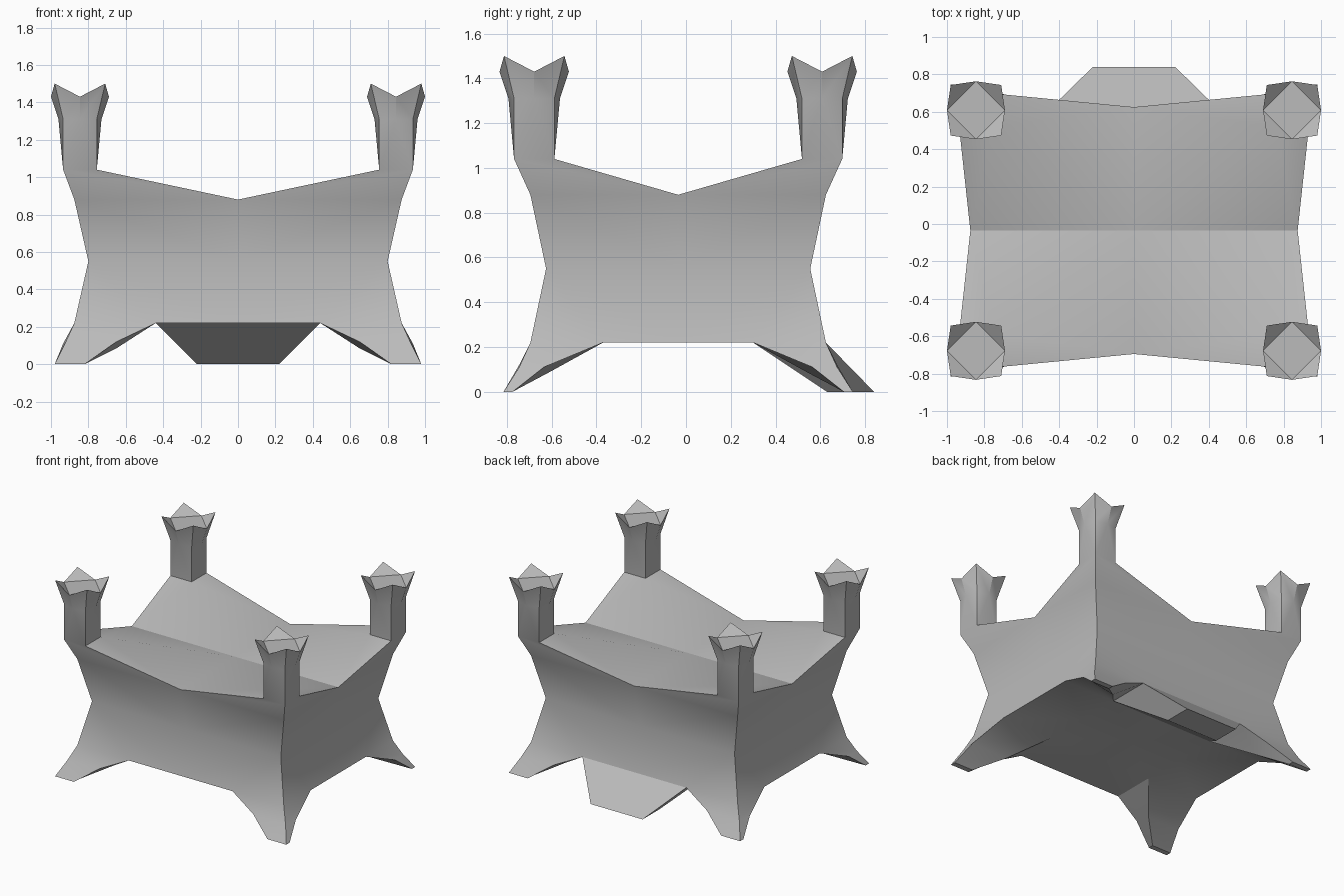
import bpy
import bmesh
import math

old_cube = bpy.data.objects.get("Cube")
if old_cube:
    bpy.data.objects.remove(old_cube, do_unlink=True)

# One plain material for everything
GREY = (0.5, 0.5, 0.5, 1.0)
grey = bpy.data.materials.new("plain_grey")
grey.use_nodes = True
grey.diffuse_color = GREY
grey.node_tree.nodes["Principled BSDF"].inputs["Base Color"].default_value = GREY

CENTRE_Y = -0.035
BOTTOM, WAIST, RIM, DECK = 0.22, 0.55, 0.88, 1.04
QUADRANTS = [(sx, sy) for sx in (-1, 1) for sy in (-1, 1)]


def add_face(bm, points, sx, sy):
    """Add one face of a quadrant, mirrored into place."""
    bm.faces.new([bm.verts.new((sx * x, sy * y + CENTRE_Y, z)) for x, y, z in points])


def bridge(bm, lower, upper, sx, sy):
    """Join two closed loops of equal length with quads."""
    for k in range(len(lower)):
        n = (k + 1) % len(lower)
        add_face(bm, [lower[k], lower[n], upper[n], upper[k]], sx, sy)


def finish(bm, name):
    bmesh.ops.remove_doubles(bm, verts=bm.verts, dist=0.0005)
    bmesh.ops.recalc_face_normals(bm, faces=bm.faces)
    mesh = bpy.data.meshes.new(name)
    bm.to_mesh(mesh)
    bm.free()
    mesh.materials.append(grey)
    obj = bpy.data.objects.new(name, mesh)
    bpy.context.collection.objects.link(obj)
    bpy.ops.object.select_all(action='DESELECT')
    obj.select_set(True)
    bpy.context.view_layer.objects.active = obj
    bpy.ops.object.shade_smooth_by_angle(angle=math.radians(30))
    return obj


def ring(cx, cy, corner, corner_z, mid, mid_z):
    """Four corners and four side midpoints of a tower ring."""
    signs = [(-1, -1), (1, -1), (1, 1), (-1, 1)]
    sides = [(0, -1), (1, 0), (0, 1), (-1, 0)]
    corners = [(cx + a * corner, cy + b * corner, corner_z) for a, b in signs]
    mids = [(cx + a * mid, cy + b * mid, mid_z) for a, b in sides]
    return corners, mids


def tower(bm, sx, sy):
    """Square shaft flaring to a four-pointed crown; returns the shaft foot."""
    cx, cy = 0.845, 0.643
    foot, _ = ring(cx, cy, 0.09, DECK, 0.09, DECK)
    neck, neck_mid = ring(cx, cy, 0.09, 1.31, 0.115, 1.31)
    tip, tip_mid = ring(cx, cy, 0.135, 1.5, 0.155, 1.43)
    for k in range(4):
        n = (k + 1) % 4
        m = neck_mid[k]
        for tri in ([m, neck[k], foot[k]], [m, foot[k], foot[n]], [m, foot[n], neck[n]]):
            add_face(bm, tri, sx, sy)
        add_face(bm, [neck[k], m, tip_mid[k], tip[k]], sx, sy)
        add_face(bm, [m, neck[n], tip[n], tip_mid[k]], sx, sy)
        add_face(bm, [tip_mid[k], tip[n], tip_mid[n]], sx, sy)
    add_face(bm, tip_mid, sx, sy)
    return foot


def quadrant(bm, sx, sy):
    half_x, half_y = 0.875, 0.66
    leg_x, leg_y = 0.44, 0.335

    # Waist and rim points
    waist_f, waist_c, waist_s = (0, 0.59, WAIST), (0.8, 0.59, WAIST), (0.8, 0, WAIST)
    rim_f, rim_c, rim_s = (0, half_y, RIM), (half_x, half_y, RIM), (half_x, 0, RIM)
    middle = (0, 0, RIM)

    # Tower, upper walls and sloping deck
    inner, side, outer, front = tower(bm, sx, sy)
    for face in ([waist_f, waist_c, rim_c, rim_f], [waist_s, waist_c, rim_c, rim_s],
                 [rim_f, rim_c, outer, front], [rim_s, rim_c, outer, side],
                 [middle, rim_s, inner], [rim_s, side, inner],
                 [middle, inner, rim_f], [rim_f, inner, front]):
        add_face(bm, face, sx, sy)

    # Lower walls and underside
    def under(x, y):
        return (x, y, BOTTOM)
    low_f, low_a, low_c = under(0, half_y), under(leg_x, half_y), under(half_x, half_y)
    low_b, low_s, low_i = under(half_x, leg_y), under(half_x, 0), under(leg_x, leg_y)
    low_d, low_e = under(0, leg_y), under(leg_x, 0)
    for face in ([waist_f, waist_c, low_c, low_a, low_f],
                 [waist_s, waist_c, low_c, low_b, low_s],
                 [under(0, 0), low_e, low_i, low_d],
                 [low_e, low_s, low_b, low_i], [low_d, low_i, low_a, low_f]):
        add_face(bm, face, sx, sy)

    # Splayed leg with a knee
    hip = [low_c, low_a, low_i, low_b]
    knee = [(0.925, 0.71, 0.11), (0.65, 0.71, 0.12), (0.65, 0.58, 0.085), (0.935, 0.6, 0.11)]
    toe = [(0.98, 0.78, 0), (0.82, 0.78, 0), (0.82, 0.74, 0), (0.98, 0.74, 0)]
    bridge(bm, hip, knee, sx, sy)
    bridge(bm, knee, toe, sx, sy)
    add_face(bm, toe, sx, sy)


# Body with four legs and four crowned towers
body = bmesh.new()
for sx, sy in QUADRANTS:
    quadrant(body, sx, sy)
finish(body, "body_with_towers")

# Rear flap sloping down to the ground
flap = bmesh.new()
top = [(a * 0.44, y, BOTTOM) for a, y in ((-1, 0.335), (1, 0.335), (1, 0.66), (-1, 0.66))]
base = [(a * 0.22, y, 0) for a, y in ((-1, 0.665), (1, 0.665), (1, 0.875), (-1, 0.875))]
bridge(flap, base, top, 1, 1)
add_face(flap, base, 1, 1)
add_face(flap, top, 1, 1)
finish(flap, "rear_flap")
